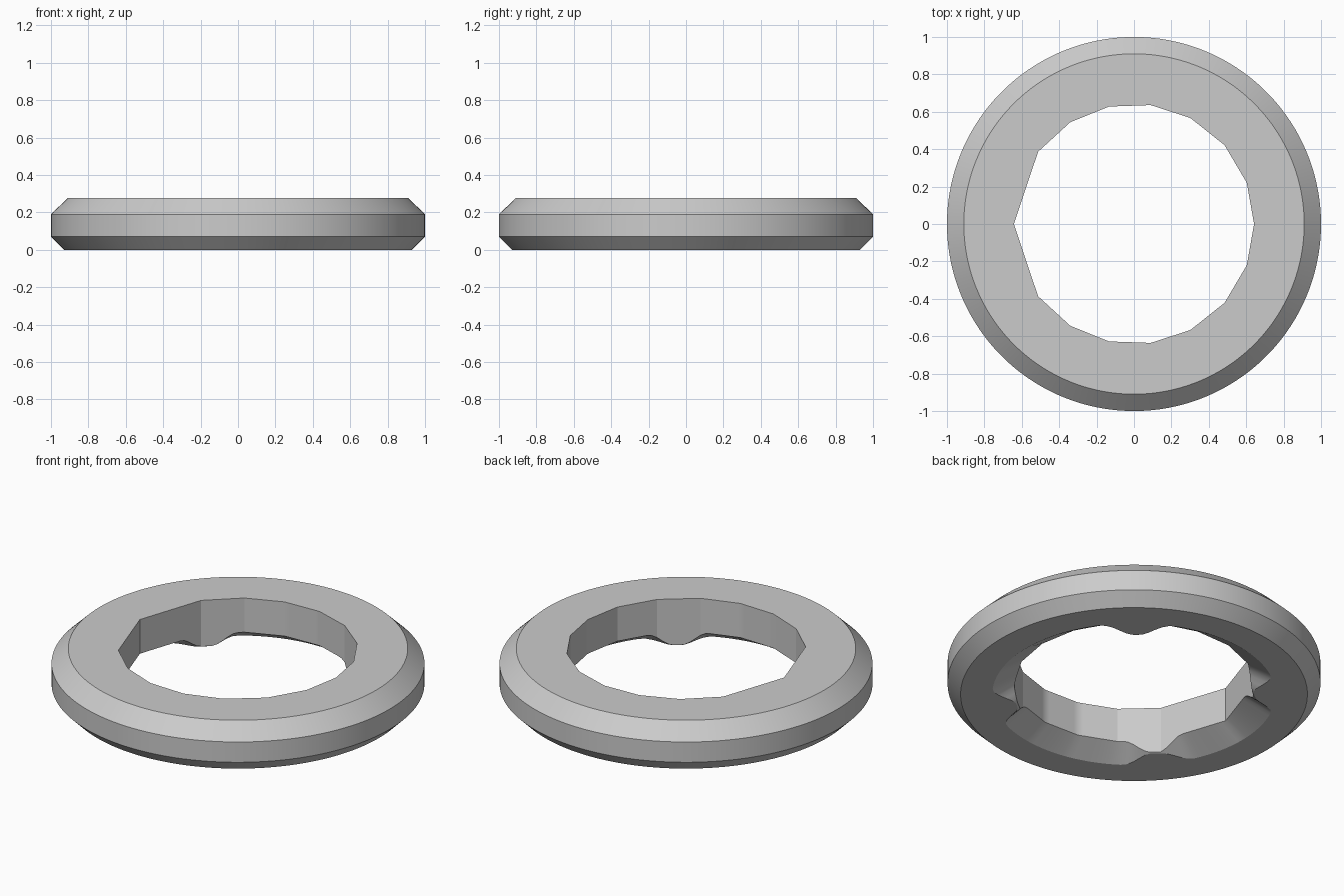
import bpy, bmesh, math

cube = bpy.data.objects.get("Cube")
if cube:
    bpy.data.objects.remove(cube, do_unlink=True)

# Material
grey = bpy.data.materials.new("light_grey")
grey.use_nodes = True
grey.diffuse_color = (0.6, 0.6, 0.6, 1)
grey.node_tree.nodes["Principled BSDF"].inputs["Base Color"].default_value = (0.6, 0.6, 0.6, 1)

BORE = 0.642           # corner radius of the faceted hole
RECESS = 0.76          # outer radius of the underside bevel
RECESS_HEIGHT = 0.075
half = [0, 20, 41, 62, 82, 102, 122, 143, 180]
corners = half + [360 - a for a in reversed(half[:-1])]
tabs = [51, 140, 220, 309]


def tab_weight(angle):
    """1 at the tip of a tab, falling smoothly to 0 beside it."""
    gap = min(abs((angle - t + 180) % 360 - 180) for t in tabs)
    t = max(0, min(1, (15 - gap) / 13))
    return t * t * (3 - 2 * t)


def polar(radius, angle, z):
    a = math.radians(angle)
    return (radius * math.cos(a), radius * math.sin(a), z)


def section(angle, bore):
    """Closed ring cross-section, from the top of the hole outwards."""
    w = tab_weight(angle)
    lip = RECESS + (bore + 0.008 - RECESS) * w
    lip_z = RECESS_HEIGHT * (1 - w) + 0.004 * w
    profile = [(bore, 0.277), (0.91, 0.277), (1, 0.19), (1, 0.07),
               (0.93, 0), (lip, 0), (bore, lip_z)]
    return [polar(r, angle, z) for r, z in profile]


# Ring: sweep the section around, keeping the hole's flat facets
bm = bmesh.new()
rings = []
for a0, a1 in zip(corners, corners[1:]):
    steps = round((a1 - a0) / 2.5)
    mid, apothem = (a0 + a1) / 2, BORE * math.cos(math.radians((a1 - a0) / 2))
    for i in range(steps):
        angle = a0 + (a1 - a0) * i / steps
        bore = apothem / math.cos(math.radians(angle - mid))
        rings.append([bm.verts.new(p) for p in section(angle, bore)])
for ring, following in zip(rings, rings[1:] + rings[:1]):
    n = len(ring)
    for j in range(n):
        k = (j + 1) % n
        bm.faces.new((ring[j], ring[k], following[k], following[j]))
bmesh.ops.recalc_face_normals(bm, faces=bm.faces)

mesh = bpy.data.meshes.new("ring")
bm.to_mesh(mesh)
bm.free()
mesh.materials.append(grey)
ring_object = bpy.data.objects.new("ring", mesh)
bpy.context.collection.objects.link(ring_object)

# Smooth shading with crisp bevel edges
bpy.context.view_layer.objects.active = ring_object
ring_object.select_set(True)
bpy.ops.object.shade_smooth_by_angle(angle=math.radians(20))
